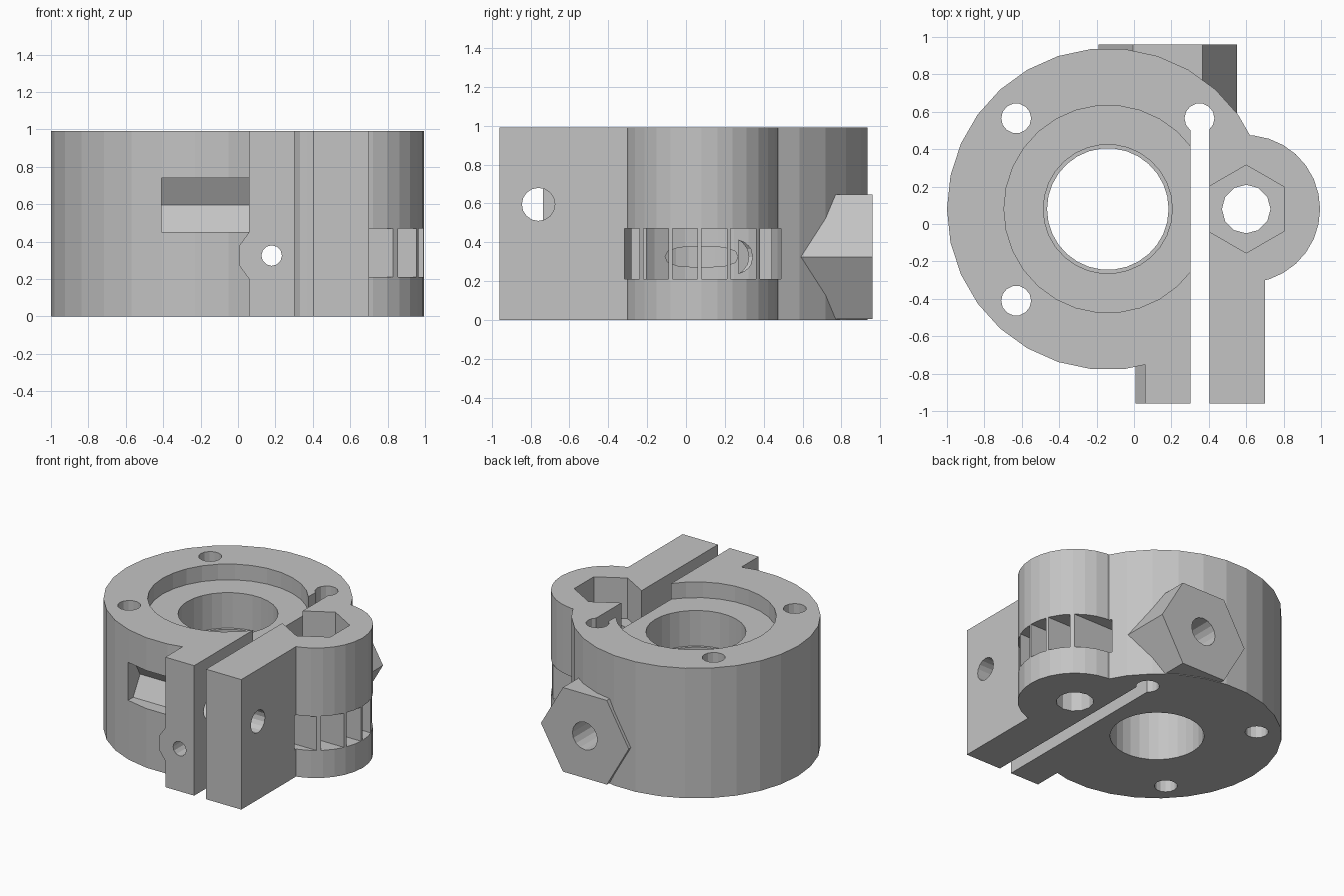
import bpy, bmesh
from math import cos, sin, pi

if "Cube" in bpy.data.objects:
    bpy.data.objects.remove(bpy.data.objects["Cube"], do_unlink=True)

grey = bpy.data.materials.new("plain grey")
grey.use_nodes = True
tone = (0.55, 0.55, 0.55, 1)
grey.diffuse_color = tone
grey.node_tree.nodes["Principled BSDF"].inputs["Base Color"].default_value = tone


def make(name, ring, axis, lo, hi):
    """Extrude a ring of 2D points along an axis."""
    place = {"x": lambda a, b, t: (t, a, b),
             "y": lambda a, b, t: (a, t, b),
             "z": lambda a, b, t: (a, b, t)}[axis]
    bm = bmesh.new()
    low = [bm.verts.new(place(a, b, lo)) for a, b in ring]
    high = [bm.verts.new(place(a, b, hi)) for a, b in ring]
    bm.faces.new(low)
    bm.faces.new(high)
    for i in range(len(ring)):
        j = (i + 1) % len(ring)
        bm.faces.new((low[i], low[j], high[j], high[i]))
    bmesh.ops.recalc_face_normals(bm, faces=bm.faces)
    mesh = bpy.data.meshes.new(name)
    bm.to_mesh(mesh)
    bm.free()
    mesh.materials.append(grey)
    ob = bpy.data.objects.new(name, mesh)
    bpy.context.collection.objects.link(ob)
    return ob


def prism(name, axis, centre, r, lo, hi, sides=30, turn=0.0):
    ring = [(centre[0] + r * cos(turn + 2 * pi * i / sides),
             centre[1] + r * sin(turn + 2 * pi * i / sides)) for i in range(sides)]
    return make(name, ring, axis, lo, hi)


def box(name, x0, x1, y0, y1, z0, z1):
    return make(name, [(x0, y0), (x1, y0), (x1, y1), (x0, y1)], "z", z0, z1)


def combine(target, tool, operation):
    """Apply one boolean and discard the tool."""
    tool.hide_render = True
    mod = target.modifiers.new("cut", "BOOLEAN")
    mod.operation, mod.object, mod.solver = operation, tool, "EXACT"
    graph = bpy.context.evaluated_depsgraph_get()
    graph.update()
    mesh = bpy.data.meshes.new_from_object(target.evaluated_get(graph))
    target.modifiers.clear()
    target.data = mesh
    bpy.data.objects.remove(tool, do_unlink=True)


TOP = 0.99
BORE = (-0.14, 0.08)    # main axis
ROD = (0.6, 0.08)       # side boss axis
SCREW = (0.18, 0.325)   # long front-to-back hole, x and z
CLAMP = (-0.76, 0.595)  # clamp bolt, y and z

# Solid parts
body = prism("clamp_body", "z", BORE, 0.86, 0, TOP)
for part in (
    prism("side_boss", "z", ROD, 0.395, 0, TOP),
    box("clamp_arms", 0.06, 0.70, -0.96, 0.08, 0, TOP),
    prism("screw_sleeve", "y", SCREW, 0.18, -0.96, 0.3, 10, pi / 10),
    prism("back_hex_boss", "y", SCREW, 0.37, 0.3, 0.96, 6),
):
    combine(body, part, "UNION")

# Side disc pocket, divided by thin upright ribs
pocket = prism("disc_pocket", "z", ROD, 0.412, 0.21, 0.47)
for i in range(5):
    y = -0.23 + 0.15 * i
    combine(pocket, box("rib", 0, 1.2, y - 0.01, y + 0.01, 0, 0.7), "DIFFERENCE")

# Cut parts
cutters = [
    pocket,
    prism("wide_recess", "z", BORE, 0.555, 0.87, 1.2),
    prism("bearing_seat", "z", BORE, 0.345, 0.6, 1.1),
    prism("through_bore", "z", BORE, 0.325, -0.1, 0.7),
    prism("rod_hole", "z", ROD, 0.13, -0.1, 1.1, 12),
    prism("top_nut_pocket", "z", ROD, 0.235, 0.68, 1.1, 6, pi / 2),
    prism("screw_hole", "y", SCREW, 0.055, -1.1, 0.4, 12),
    prism("screw_counterbore", "y", SCREW, 0.105, 0.27, 1.1, 16),
    prism("clamp_bolt_hole", "x", CLAMP, 0.085, -0.2, 0.9, 16),
    prism("clamp_nut_slot", "x", CLAMP, 0.167, -0.41, 0.06, 6),
]
for x, y in ((-0.63, 0.565), (-0.63, -0.41), (0.35, 0.565)):
    cutters.append(prism("mount_hole", "z", (x, y), 0.08, -0.1, 1.1, 14))
cutters.append(box("clamp_slit", 0.303, 0.403, -1.1, 0.55, -0.1, 1.1))
for cutter in cutters:
    combine(body, cutter, "DIFFERENCE")

body.data.shade_flat()
